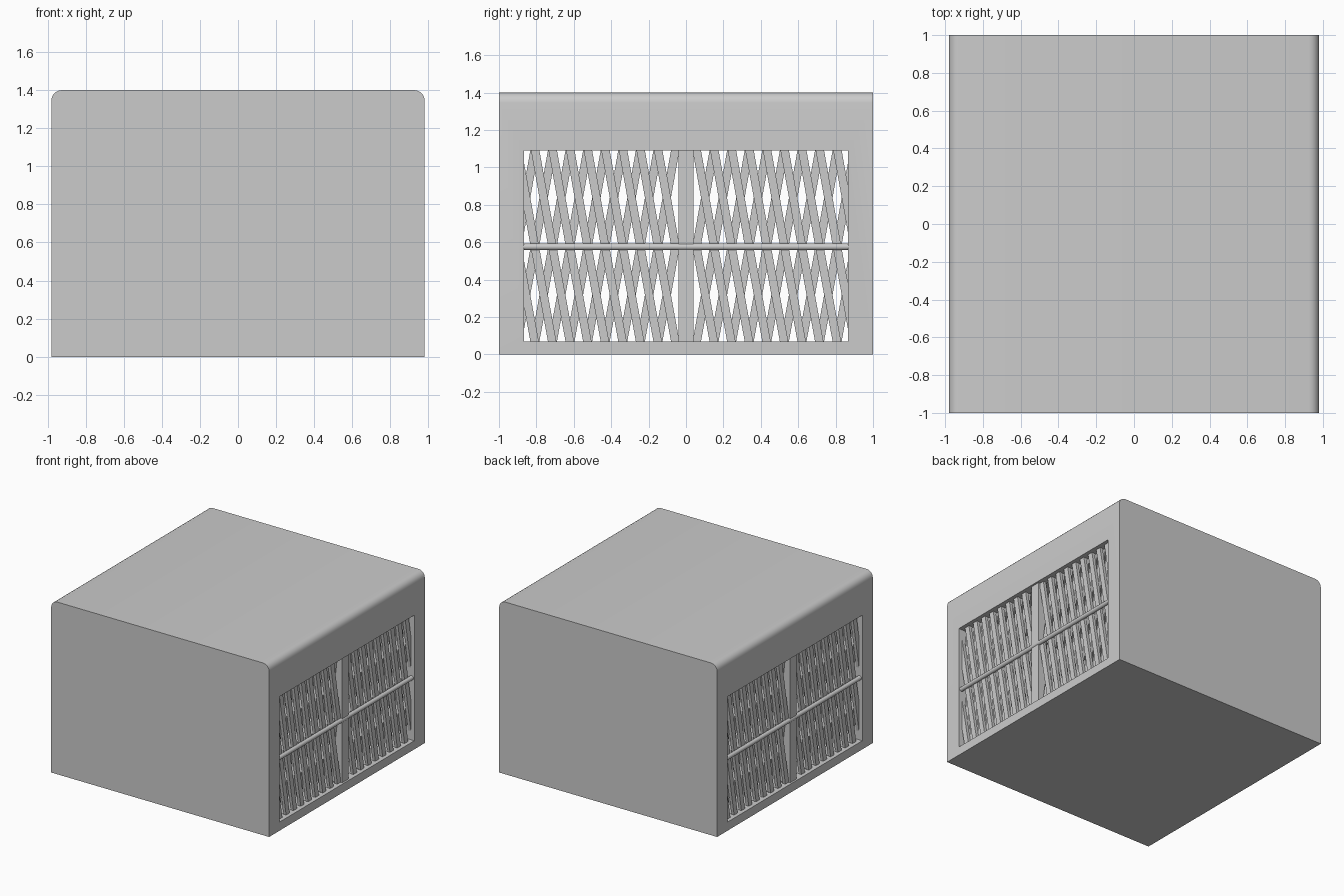
import bpy, bmesh
from math import pi, sin, cos, radians

if "Cube" in bpy.data.objects:
    bpy.data.objects.remove(bpy.data.objects["Cube"])

HX, HY, TOP = 0.98, 1.0, 1.4
OPEN_Y, OPEN_LO, OPEN_HI, MID = 0.865, 0.07, 1.09, 0.575
PITCH, SLAT = 0.094, 0.045


def finish(bm, name):
    bmesh.ops.recalc_face_normals(bm, faces=bm.faces)
    mesh = bpy.data.meshes.new(name)
    bm.to_mesh(mesh)
    bm.free()
    ob = bpy.data.objects.new(name, mesh)
    bpy.context.collection.objects.link(ob)
    return ob


def prism(bm, pts, offset):
    """Extrude a closed outline by an offset vector."""
    face = bm.faces.new([bm.verts.new(p) for p in pts])
    new = bmesh.ops.extrude_face_region(bm, geom=[face])["geom"]
    bmesh.ops.translate(bm, vec=offset, verts=[v for v in new if isinstance(v, bmesh.types.BMVert)])


def box(name, x, y, z):
    bm = bmesh.new()
    prism(bm, [(x[0], y[0], z[0]), (x[1], y[0], z[0]), (x[1], y[1], z[0]), (x[0], y[1], z[0])],
          (0, 0, z[1] - z[0]))
    return finish(bm, name)


def smooth(ob):
    bpy.ops.object.select_all(action='DESELECT')
    ob.select_set(True)
    bpy.context.view_layer.objects.active = ob
    bpy.ops.object.shade_smooth_by_angle(angle=radians(35))


# casing: outline with two rounded upper corners, extruded front to back
R = 0.055
outline = [(-HX, 0), (HX, 0)]
for sx, start in ((1, 0), (-1, pi / 2)):
    for i in range(6):
        a = start + i * pi / 10
        outline.append((sx * (HX - R) + R * cos(a), TOP - R + R * sin(a)))
bm = bmesh.new()
prism(bm, [(x, -HY, z) for x, z in outline], (0, 2 * HY, 0))
casing = finish(bm, "casing")

# hollow inside and the two side openings
cavity = box("cavity_cutter", (-0.91, 0.91), (-0.95, 0.95), (0.04, 1.34))
opening = box("opening_cutter", (-1.2, 1.2), (-OPEN_Y, OPEN_Y), (OPEN_LO, OPEN_HI))
for cutter in (cavity, opening):
    cutter.hide_render = True
    cutter.hide_set(True)
    mod = casing.modifiers.new(cutter.name, 'BOOLEAN')
    mod.operation, mod.object, mod.solver = 'DIFFERENCE', cutter, 'EXACT'
smooth(casing)

# each vent: two crossed layers of leaning slats, a centre post and a rail
for side, label in ((1, "right"), (-1, "left")):
    for layer, x, lean in (("outer", 0.925, 1), ("inner", 0.895, -1)):
        bm = bmesh.new()
        for z0, z1 in ((OPEN_LO - 0.01, MID), (MID, OPEN_HI + 0.01)):
            for half in (1, -1):
                for k in range(-1, 10):
                    top = half * (0.056 + PITCH * k)
                    bottom = top + side * lean * PITCH
                    if max(abs(top), abs(bottom)) > 0.91 or min(top * half, bottom * half) < 0:
                        continue
                    w = SLAT / 2
                    prism(bm, [(side * x, bottom - w, z0), (side * x, bottom + w, z0),
                               (side * x, top + w, z1), (side * x, top - w, z1)],
                          (side * 0.025, 0, 0))
        finish(bm, f"{label}_{layer}_slats")

    # centre post
    xs = sorted((side * 0.88, side * 0.965))
    box(f"{label}_centre_post", xs, (-0.04, 0.04), (OPEN_LO - 0.01, OPEN_HI + 0.01))

    # round horizontal rail
    bm = bmesh.new()
    ring = [(side * 0.955 + 0.018 * cos(i * pi / 6), -OPEN_Y - 0.01, MID + 0.018 * sin(i * pi / 6))
            for i in range(12)]
    prism(bm, ring, (0, 2 * OPEN_Y + 0.02, 0))
    smooth(finish(bm, f"{label}_rail"))
